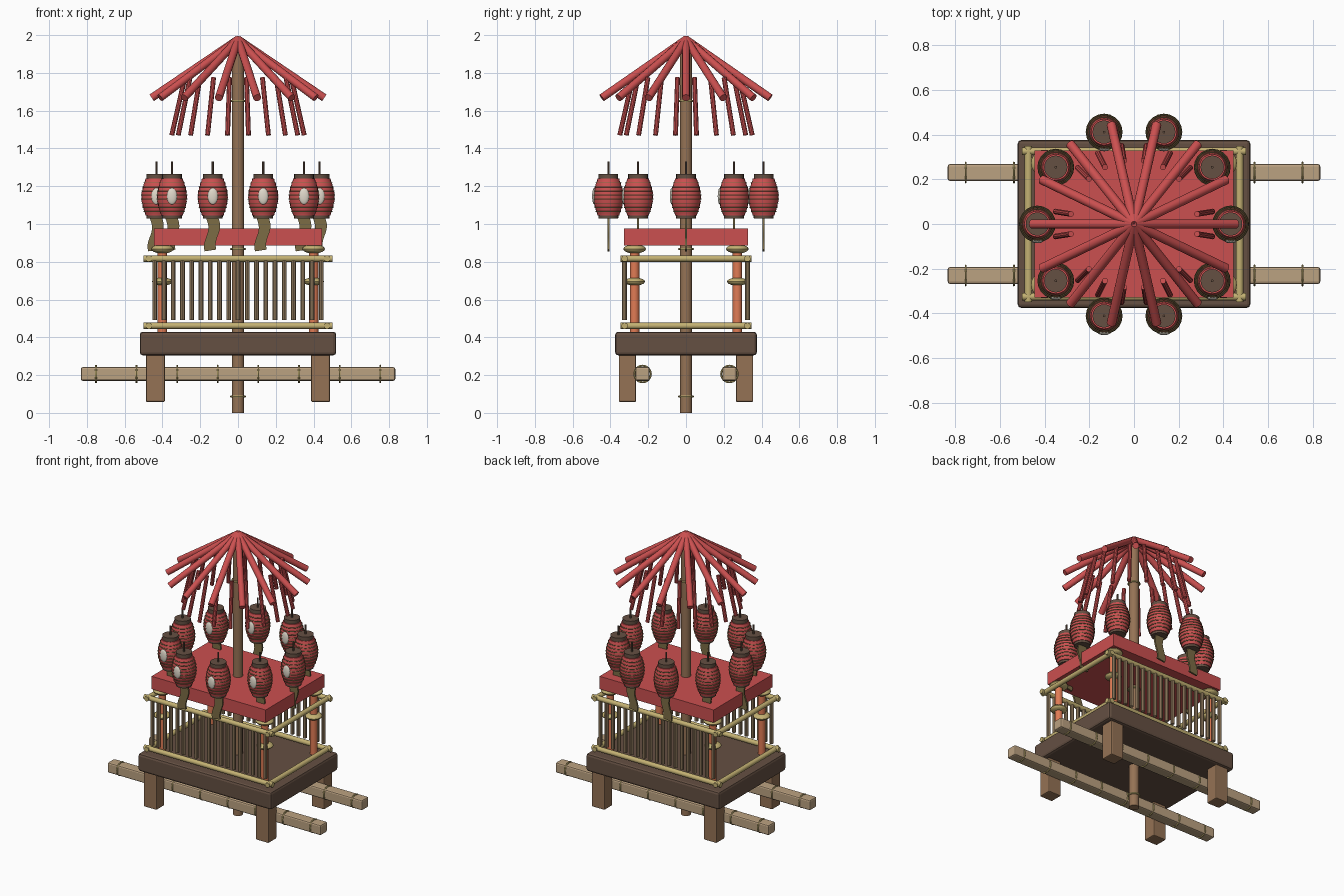
import bpy, bmesh, math
from mathutils import Vector, Matrix

if "Cube" in bpy.data.objects:
    bpy.data.objects.remove(bpy.data.objects["Cube"])


def mat(name, r, g, b):
    m = bpy.data.materials.new(name)
    m.diffuse_color = (r, g, b, 1)
    m.use_nodes = True
    m.node_tree.nodes["Principled BSDF"].inputs["Base Color"].default_value = m.diffuse_color
    return m


RED = mat("red", 0.60, 0.08, 0.08)
DARK = mat("dark_wood", 0.13, 0.08, 0.055)
WOOD = mat("wood", 0.30, 0.17, 0.09)
TAN = mat("tan_bamboo", 0.50, 0.36, 0.22)
SLAT = mat("slat_wood", 0.36, 0.25, 0.14)
GOLD = mat("gold", 0.55, 0.44, 0.17)
ORANGE = mat("orange", 0.75, 0.20, 0.09)
OLIVE = mat("olive", 0.20, 0.15, 0.06)
CREAM = mat("cream", 0.75, 0.70, 0.60)


def finish(name, bm, m, smooth=True):
    bmesh.ops.recalc_face_normals(bm, faces=bm.faces)
    me = bpy.data.meshes.new(name)
    bm.to_mesh(me)
    bm.free()
    ob = bpy.data.objects.new(name, me)
    bpy.context.collection.objects.link(ob)
    me.materials.append(m)
    if smooth:
        bpy.context.view_layer.objects.active = ob
        ob.select_set(True)
        bpy.ops.object.shade_smooth_by_angle(angle=math.radians(35))
        ob.select_set(False)
    return ob


def box(name, c, size, m, bevel=0.0):
    bm = bmesh.new()
    bmesh.ops.create_cube(bm, size=1, matrix=Matrix.Translation(c) @ Matrix.Diagonal((*size, 1)))
    if bevel:
        bmesh.ops.bevel(bm, geom=bm.edges[:], offset=bevel, segments=2, profile=0.5, affect='EDGES')
    return finish(name, bm, m, False)


def rod(bm, a, b, r, n=12):
    a, b = Vector(a), Vector(b)
    rot = (b - a).to_track_quat('Z', 'Y').to_matrix().to_4x4()
    bmesh.ops.create_cone(bm, cap_ends=True, segments=n, radius1=r, radius2=r, depth=(b - a).length,
                          matrix=Matrix.Translation((a + b) / 2) @ rot)


def lathe(bm, profile, c, n=20, axis='Z'):
    """Revolve (radius, height) points around an axis through c; radius 0 closes the end."""
    rot = Matrix.Rotation(math.pi / 2, 4, 'Y') if axis == 'X' else Matrix.Identity(4)
    vs = [bm.verts.new(Vector((r, 0, z))) for r, z in profile]
    es = [bm.edges.new(p) for p in zip(vs, vs[1:])]
    geo = bmesh.ops.spin(bm, geom=vs + es, cent=(0, 0, 0), axis=(0, 0, 1), angle=2 * math.pi,
                         steps=n, use_merge=True)
    seen, stack = set(vs), list(vs)
    while stack:
        for e in stack.pop().link_edges:
            for v in e.verts:
                if v not in seen:
                    seen.add(v)
                    stack.append(v)
    bmesh.ops.transform(bm, matrix=Matrix.Translation(c) @ rot, verts=list(seen))
    bmesh.ops.remove_doubles(bm, verts=list(seen), dist=1e-5)


def ring(bm, c, R, r, axis='Z', n=24):
    pts = [(R + r * math.cos(t * math.pi / 3), r * math.sin(t * math.pi / 3)) for t in range(7)]
    lathe(bm, pts, c, n, axis)


# platform, legs and red canopy slab
box("platform", (0, 0, 0.367), (1.04, 0.75, 0.125), DARK, 0.016)
box("canopy_slab", (0, 0, 0.931), (0.89, 0.655, 0.09), RED)
for sx in (-1, 1):
    for sy in (-1, 1):
        box("leg", (sx * 0.437, sy * 0.31, 0.185), (0.1, 0.092, 0.255), WOOD, 0.007)
        # canopy post with two gold cushions
        bm = bmesh.new()
        rod(bm, (sx * 0.4, sy * 0.272, 0.42), (sx * 0.4, sy * 0.272, 0.89), 0.025, 16)
        finish("canopy_post", bm, ORANGE)
        bm = bmesh.new()
        for z, r, h in ((0.868, 0.06, 0.024), (0.695, 0.055, 0.021)):
            bmesh.ops.create_uvsphere(bm, u_segments=20, v_segments=10, radius=1,
                                      matrix=Matrix.Translation((sx * 0.4, sy * 0.272, z)) @ Matrix.Diagonal((r, r, h, 1)))
        finish("post_cushions", bm, GOLD)

# carrying beams with node rings
for sy in (-1, 1):
    box("carrying_beam", (0, sy * 0.23, 0.206), (1.665, 0.076, 0.072), TAN, 0.01)
    bm = bmesh.new()
    for i in range(8):
        ring(bm, (-0.752 + i * 0.215, sy * 0.23, 0.206), 0.044, 0.005, 'X')
    finish("beam_rings", bm, GOLD)

# railing frame, slats on front and back only
bm = bmesh.new()
for z in (0.461, 0.817):
    for s in (-1, 1):
        rod(bm, (-0.5, s * 0.325, z), (0.5, s * 0.325, z), 0.017)
        rod(bm, (s * 0.472, -0.348, z), (s * 0.472, 0.348, z), 0.017)
finish("railing_rails", bm, GOLD)
for s, nm in ((-1, "front_slats"), (1, "back_slats")):
    bm = bmesh.new()
    for i in range(19):
        x = -0.441 + i * 0.049
        rod(bm, (x, s * 0.325, 0.492), (x, s * 0.325, 0.812), 0.0135, 10)
    finish(nm, bm, SLAT)

# centre pole
bm = bmesh.new()
rod(bm, (0, 0, 0), (0, 0, 1.975), 0.033, 20)
finish("centre_pole", bm, WOOD)
bm = bmesh.new()
for z in (0.087, 0.868, 1.65):
    ring(bm, (0, 0, z), 0.036, 0.006)
finish("pole_rings", bm, GOLD)

# umbrella ribs and hanging rods
bm = bmesh.new()
for i in range(14):
    a = 2 * math.pi * i / 14
    rod(bm, (0, 0, 1.977), (0.457 * math.cos(a), 0.457 * math.sin(a), 1.668), 0.021)
finish("umbrella_ribs", bm, RED)
bm = bmesh.new()
for i in range(20):
    a = 2 * math.pi * (i + 0.5) / 20
    c, s = math.cos(a), math.sin(a)
    rod(bm, (0.285 * c, 0.285 * s, 1.775), (0.355 * c, 0.355 * s, 1.47), 0.013, 10)
finish("umbrella_fringe", bm, RED)


# lanterns
def bulge(t):
    return 0.058 + 0.022 * math.sin(math.pi * t)


body = [(0, 1.045)] + [(bulge(k / 16) - (0.002 if k % 2 else 0), 1.045 + 0.195 * k / 16)
                       for k in range(17)] + [(0, 1.24)]
cap = [(0, 1.235), (0.052, 1.235), (0.052, 1.266), (0, 1.266)]
base = [(0, 1.03), (0.052, 1.03), (0.054, 1.05), (0, 1.05)]
for i in range(10):
    a = 2 * math.pi * i / 10
    x, y = 0.432 * math.cos(a), 0.432 * math.sin(a)
    bm = bmesh.new()
    lathe(bm, body, (x, y, 0), 20)
    finish("lantern_body", bm, RED)
    bm = bmesh.new()
    for k in range(1, 9):
        t = k / 9
        ring(bm, (x, y, 1.045 + 0.195 * t), bulge(t), 0.0028, n=20)
    finish("lantern_hoops", bm, OLIVE)
    bm = bmesh.new()
    lathe(bm, cap, (x, y, 0), 20)
    lathe(bm, base, (x, y, 0), 20)
    rod(bm, (x, y, 1.26), (x, y, 1.33), 0.006, 8)
    finish("lantern_caps", bm, DARK)
    # cream oval on the lantern front
    bm = bmesh.new()
    bmesh.ops.create_uvsphere(bm, u_segments=16, v_segments=10, radius=1,
                              matrix=Matrix.Translation((x, y - 0.075, 1.147)) @ Matrix.Diagonal((0.027, 0.011, 0.044, 1)))
    finish("lantern_oval", bm, CREAM)
    # wavy hanging ribbon
    bm = bmesh.new()
    rows = []
    for k in range(11):
        t = k / 10
        cx = x + 0.012 * math.sin(t * 5.5) - 0.004
        z = 1.035 - 0.175 * t
        rows.append([bm.verts.new((cx + dx, y + dy, z + dx * 0.15))
                     for dx, dy in ((-0.031, -0.006), (0.031, -0.006), (0.031, 0.006), (-0.031, 0.006))])
    for p, q in zip(rows, rows[1:]):
        for j in range(4):
            bm.faces.new((p[j], p[(j + 1) % 4], q[(j + 1) % 4], q[j]))
    bm.faces.new(rows[0])
    bm.faces.new(rows[-1])
    finish("lantern_ribbon", bm, OLIVE)
